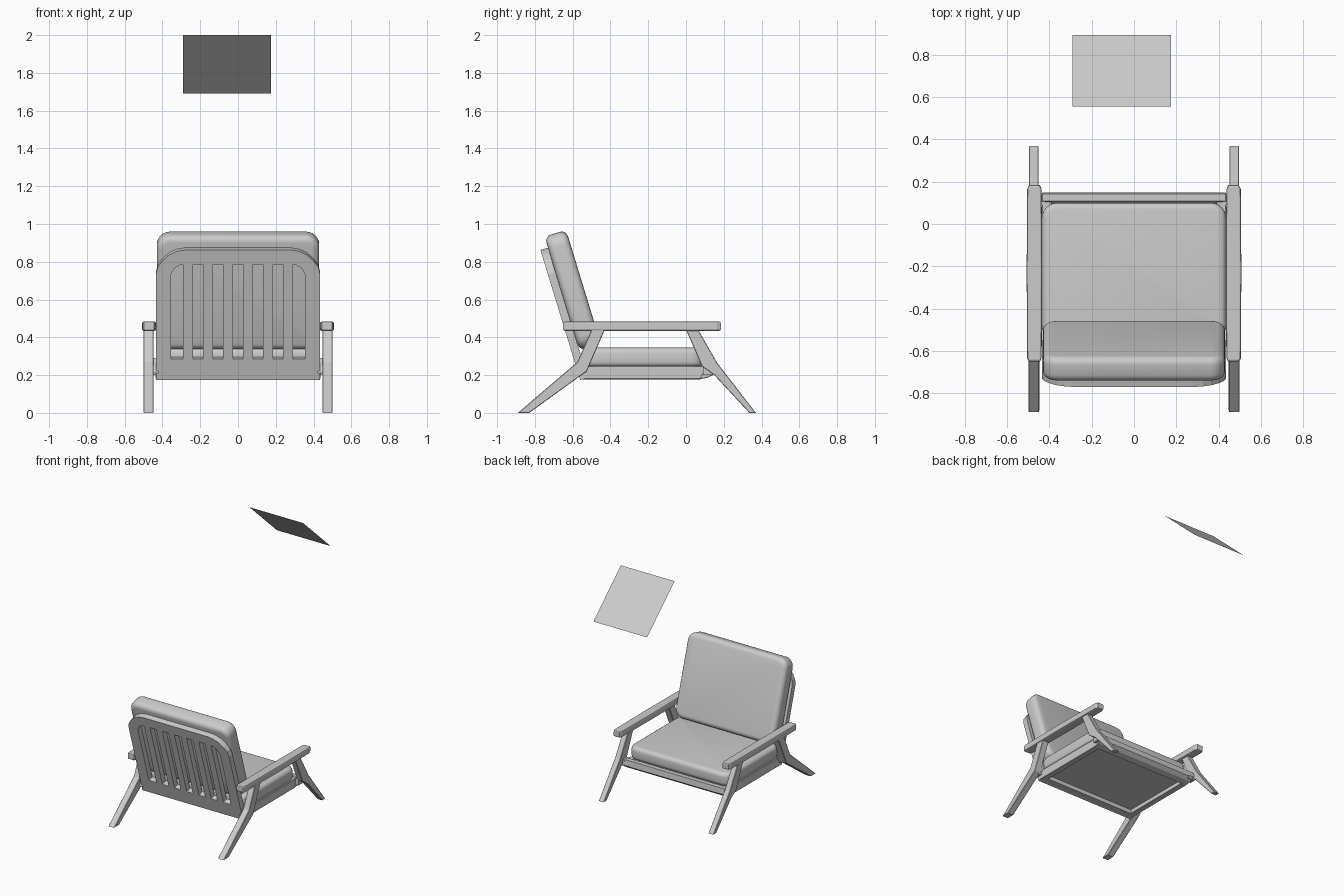
import bpy, bmesh, math
from mathutils import Matrix, Vector

if "Cube" in bpy.data.objects:
    bpy.data.objects.remove(bpy.data.objects["Cube"])

TILT = math.radians(17)
UP = Vector((0, -math.sin(TILT), math.cos(TILT)))      # up along the reclined back
OUT = Vector((0, math.cos(TILT), math.sin(TILT)))      # out of the back, toward the sitter


def finish(name, bm, smooth=False):
    bmesh.ops.recalc_face_normals(bm, faces=bm.faces)
    me = bpy.data.meshes.new(name)
    bm.to_mesh(me)
    bm.free()
    ob = bpy.data.objects.new(name, me)
    bpy.context.collection.objects.link(ob)
    if smooth:
        bpy.ops.object.select_all(action='DESELECT')
        ob.select_set(True)
        bpy.context.view_layer.objects.active = ob
        bpy.ops.object.shade_smooth_by_angle(angle=math.radians(35))
    return ob


def extrude(name, points, vec, bevel=0.0, segments=1, smooth=False):
    """Solid from a closed outline of 3D points pushed along vec."""
    bm = bmesh.new()
    face = bm.faces.new([bm.verts.new(p) for p in points])
    new = bmesh.ops.extrude_face_region(bm, geom=[face])['geom']
    bmesh.ops.translate(bm, vec=vec, verts=[v for v in new if isinstance(v, bmesh.types.BMVert)])
    bmesh.ops.recalc_face_normals(bm, faces=bm.faces)
    if bevel:
        axis = Vector(vec).normalized()
        rims = [e for e in bm.edges
                if abs((e.verts[0].co - e.verts[1].co).normalized().dot(axis)) < 0.5]
        bmesh.ops.bevel(bm, geom=rims, offset=bevel, segments=segments,
                        profile=0.5, affect='EDGES')
    return finish(name, bm, smooth)


def side_prism(name, profile, x0, x1, bevel=0.0):
    """y-z profile extruded between two x positions."""
    return extrude(name, [(x0, y, z) for y, z in profile], (x1 - x0, 0, 0), bevel)


def rounded_rect(w, h, r, n=6):
    pts = []
    for i, (sx, sy) in enumerate([(1, 1), (-1, 1), (-1, -1), (1, -1)]):
        for k in range(n + 1):
            a = math.pi / 2 * (i + k / n)
            pts.append((sx * (w / 2 - r) + r * math.cos(a), sy * (h / 2 - r) + r * math.sin(a)))
    return pts


def on_back(x, u, n):
    return Vector((x, 0, 0)) + UP * u + OUT * n


# Legs, arms and side rails, on both sides
rear_leg = [(-0.89, 0), (-0.83, 0), (-0.525, 0.22), (-0.43, 0.44), (-0.50, 0.44), (-0.575, 0.27)]
front_leg = [(0.37, 0), (0.335, 0), (0.15, 0.20), (0.085, 0.245), (0.0, 0.44), (0.065, 0.44), (0.165, 0.265)]
rail = [(-0.55, 0.178), (0.075, 0.178), (0.14, 0.198), (0.15, 0.215), (0.13, 0.248), (-0.55, 0.248)]
arm = [(0.437, -0.635), (0.444, -0.65), (0.498, -0.65), (0.505, -0.635),
       (0.508, -0.23), (0.505, 0.165), (0.496, 0.185), (0.446, 0.185), (0.437, 0.165), (0.434, -0.23)]
for s, tag in ((1, "right"), (-1, "left")):
    side_prism("rear_leg_" + tag, rear_leg, s * 0.448, s * 0.5, 0.003)
    side_prism("front_leg_" + tag, front_leg, s * 0.452, s * 0.497, 0.003)
    side_prism("side_rail_" + tag, rail, s * 0.39, s * 0.435, 0.003)
    extrude("armrest_" + tag, [(s * x, y, 0.434) for x, y in arm], (0, 0, 0.049), 0.009, 2)
    # Spacer blocks joining legs to the frame
    side_prism("rear_spacer_" + tag, [(-0.58, 0.21), (-0.53, 0.21), (-0.50, 0.28), (-0.55, 0.29)],
               s * 0.42, s * 0.46)
    side_prism("front_spacer_" + tag, [(0.09, 0.20), (0.14, 0.20), (0.14, 0.25), (0.09, 0.25)],
               s * 0.42, s * 0.46)

# Front and rear cross rails, seat board
side_prism("front_rail", [(0.07, 0.178), (0.12, 0.187), (0.148, 0.21), (0.143, 0.255), (0.108, 0.255)],
           -0.436, 0.436, 0.003)
side_prism("rear_rail", [(-0.55, 0.178), (-0.50, 0.178), (-0.50, 0.248), (-0.55, 0.248)], -0.40, 0.40)
side_prism("seat_board", [(-0.51, 0.21), (0.09, 0.21), (0.09, 0.245), (-0.51, 0.245)], -0.40, 0.40)

# Slatted back panel: rounded outline with seven slots cut through
half = [(0.435, 0.33), (0.435, 0.915), (0.425, 0.955), (0.40, 0.99), (0.365, 1.022), (0.325, 1.042), (0.28, 1.05)]
outline = half + [(-x, u) for x, u in reversed(half)]
panel = extrude("slatted_back", [on_back(x, u, -0.485) for x, u in outline], OUT * 0.042)
cut = bmesh.new()
for k in range(-3, 4):
    x, w = k * 0.1055, 0.027
    pts = [(x - w, 0.446), (x + w, 0.446), (x + w, 0.97), (x - w, 0.97)]
    if abs(k) == 3:
        s = k // 3
        pts = [(s * 0.290, 0.446), (s * 0.355, 0.446), (s * 0.355, 0.915),
               (s * 0.335, 0.95), (s * 0.305, 0.968), (s * 0.290, 0.97)]
    face = cut.faces.new([cut.verts.new(on_back(px, u, -0.53)) for px, u in pts])
    new = bmesh.ops.extrude_face_region(cut, geom=[face])['geom']
    bmesh.ops.translate(cut, vec=OUT * 0.12, verts=[v for v in new if isinstance(v, bmesh.types.BMVert)])
cutter = finish("slot_cutter", cut)
mod = panel.modifiers.new("slots", 'BOOLEAN')
mod.operation, mod.solver, mod.object = 'DIFFERENCE', 'EXACT', cutter
bpy.context.view_layer.objects.active = panel
bpy.ops.object.modifier_apply(modifier=mod.name)
bpy.data.objects.remove(cutter, do_unlink=True)

# Cushions
seat = [(x, y - 0.225, 0.242) for x, y in rounded_rect(0.87, 0.65, 0.07)]
extrude("seat_cushion", seat, (0, 0, 0.103), 0.03, 4, True)
back = [on_back(x, u + 0.796, -0.443) for x, u in rounded_rect(0.86, 0.632, 0.07)]
extrude("back_cushion", back, OUT * 0.119, 0.035, 4, True)

# Loose tilted panel floating above
bm = bmesh.new()
bm.faces.new([bm.verts.new(p) for p in
              ((-0.29, 0.555, 2.0), (-0.29, 0.895, 1.69), (0.175, 0.895, 1.69), (0.175, 0.555, 2.0))])
bm.normal_update()
for f in bm.faces:
    if f.normal.z < 0:
        f.normal_flip()
me = bpy.data.meshes.new("floating_panel")
bm.to_mesh(me)
bm.free()
bpy.context.collection.objects.link(bpy.data.objects.new("floating_panel", me))
